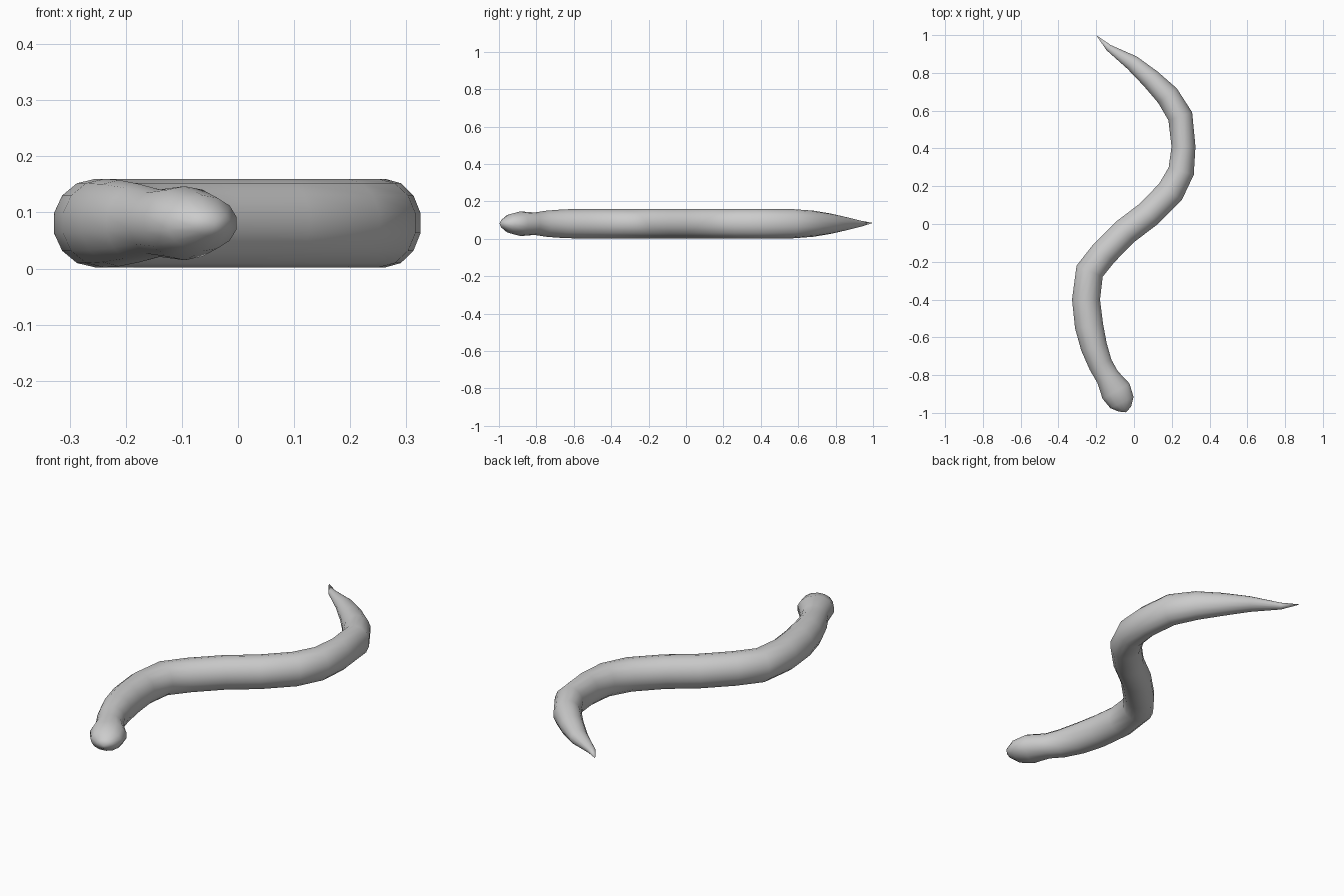
import bpy, bmesh, math
from mathutils import Vector

if "Cube" in bpy.data.objects:
    bpy.data.objects.remove(bpy.data.objects["Cube"])

SIDES = 14
MID_Z = 0.081

# Centre line from tail to head: x, y, half width, half height
STATIONS = [
    (-.135, .934, .018, .016), (-.010, .854, .042, .036), (.087, .770, .054, .055),
    (.177, .680, .064, .070), (.245, .570, .068, .078), (.262, .410, .065, .079),
    (.250, .280, .071, .079), (.193, .170, .076, .079), (.080, .055, .074, .079),
    (-.045, -.040, .074, .079), (-.160, -.155, .075, .079), (-.235, -.250, .077, .079),
    (-.254, -.400, .076, .079), (-.238, -.540, .077, .079), (-.212, -.650, .072, .077),
    (-.177, -.745, .065, .070), (-.140, -.810, .064, .060), (-.095, -.885, .084, .066),
    (-.064, -.945, .070, .050), (-.048, -.980, .036, .024),
]
TAIL = Vector((-.20, 1.0, MID_Z + .004))
NOSE = Vector((-.042, -.997, MID_Z))

bm = bmesh.new()
centres = [TAIL] + [Vector((x, y, MID_Z)) for x, y, _, _ in STATIONS] + [NOSE]

# Elliptical ring across the path at every station
rings = []
for i, (x, y, half_w, half_h) in enumerate(STATIONS, 1):
    along = ((centres[i + 1] - centres[i]).normalized()
             + (centres[i] - centres[i - 1]).normalized())
    side = Vector((-along.y, along.x, 0)).normalized()
    ring = []
    for k in range(SIDES):
        a = 2 * math.pi * (k + .5) / SIDES
        ring.append(bm.verts.new(centres[i] + side * half_w * math.cos(a)
                                 + Vector((0, 0, half_h * math.sin(a)))))
    rings.append(ring)

# Skin between rings
for r0, r1 in zip(rings, rings[1:]):
    for k in range(SIDES):
        n = (k + 1) % SIDES
        bm.faces.new((r0[k], r0[n], r1[n], r1[k]))

# Pointed tail and rounded nose
for tip, ring in ((TAIL, rings[0]), (NOSE, rings[-1])):
    v = bm.verts.new(tip)
    for k in range(SIDES):
        bm.faces.new((v, ring[k], ring[(k + 1) % SIDES]))

bmesh.ops.recalc_face_normals(bm, faces=bm.faces)
for f in bm.faces:
    f.smooth = True
mesh = bpy.data.meshes.new("snake_body")
bm.to_mesh(mesh)
bm.free()
snake = bpy.data.objects.new("snake_body", mesh)
bpy.context.collection.objects.link(snake)
